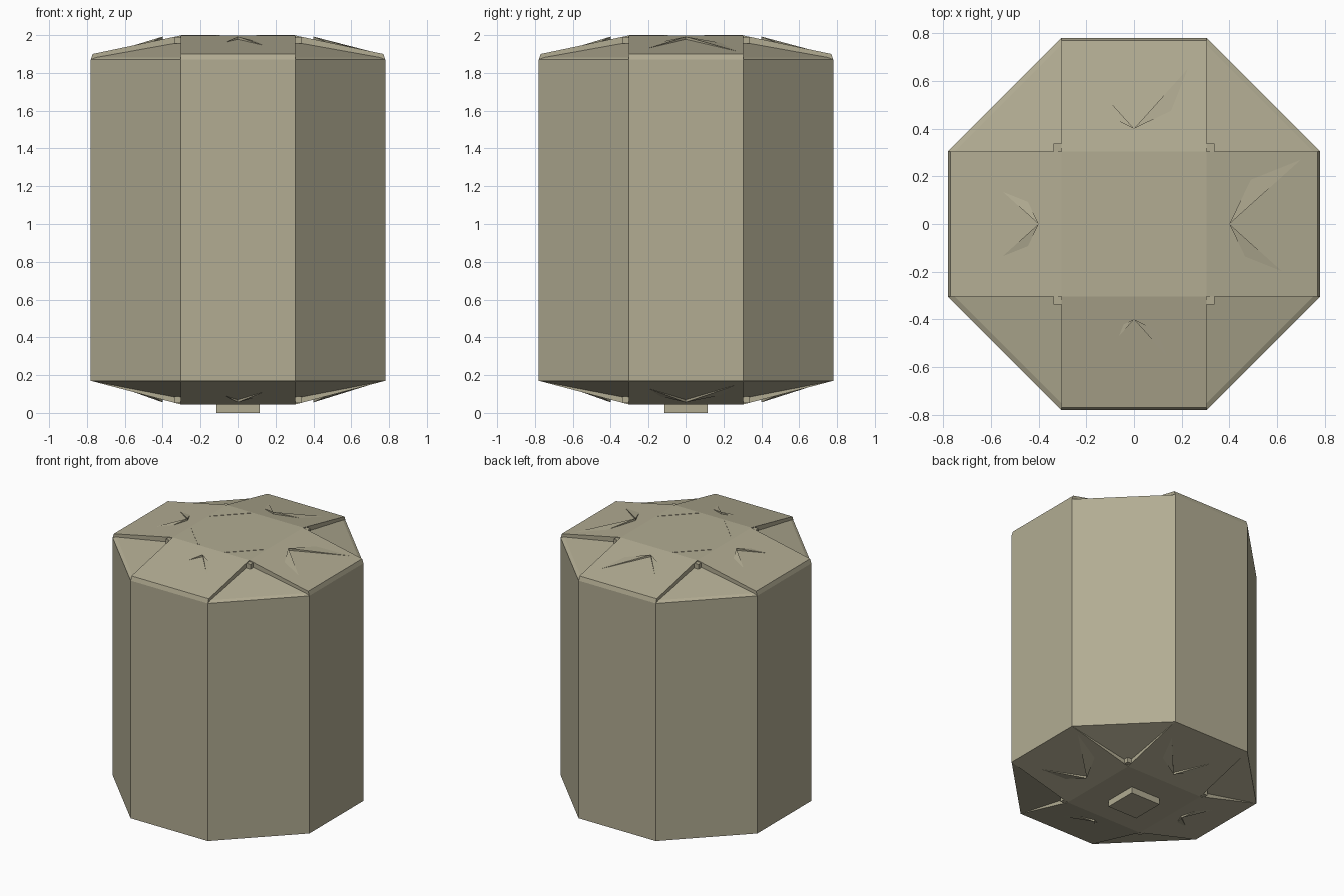
import bpy
import math
from mathutils import Vector, Matrix

if "Cube" in bpy.data.objects:
    bpy.data.objects.remove(bpy.data.objects["Cube"])

paint = bpy.data.materials.new("khaki grey")
paint.diffuse_color = (0.445, 0.413, 0.29, 1)
paint.use_nodes = True
paint.node_tree.nodes["Principled BSDF"].inputs["Base Color"].default_value = paint.diffuse_color

R, S = 0.78, 0.305          # octagon apothem, half side
Z0, Z1 = 0.17, 1.87         # wall bottom and top
MID = Vector((0, 0, 1))


def build(name, polys, centres=None):
    """Make a mesh from polygons, each wound to face away from its centre."""
    verts, faces = [], []
    for i, poly in enumerate(polys):
        pts = []
        for p in poly:
            p = Vector(p)
            if all((p - q).length > 1e-5 for q in pts):
                pts.append(p)
        if len(pts) < 3:
            continue
        n = Vector((0, 0, 0))
        for a, b in zip(pts, pts[1:] + pts[:1]):
            n += a.cross(b)
        c = centres[i] if centres else MID
        if n.dot(sum(pts, Vector()) / len(pts) - c) < 0:
            pts.reverse()
        faces.append(range(len(verts), len(verts) + len(pts)))
        verts += pts
    me = bpy.data.meshes.new(name)
    me.from_pydata([tuple(v) for v in verts], [], [list(f) for f in faces])
    me.materials.append(paint)
    ob = bpy.data.objects.new(name, me)
    bpy.context.collection.objects.link(ob)
    return ob


def turned(polys):
    """Repeat polygons in four quarter turns."""
    out = []
    for k in range(4):
        m = Matrix.Rotation(k * math.pi / 2, 3, 'Z')
        out += [[m @ Vector(p) for p in poly] for poly in polys]
    return out


def box(name, x, y, z, sx, sy, sz, rot=0):
    bpy.ops.mesh.primitive_cube_add(size=1, location=(x, y, z), rotation=(0, 0, rot))
    ob = bpy.context.object
    ob.name = name
    ob.scale = (sx, sy, sz)
    ob.data.materials.append(paint)


# eight-sided wall
build("wall", turned([
    [(R, -S, Z0), (R, S, Z0), (R, S, Z1), (R, -S, Z1)],
    [(R, S, Z0), (S, R, Z0), (S, R, Z1), (R, S, Z1)]]))


def end_cap(name, edge, flat, rim, rim_z, notch, lip, lip_z):
    """Four sloping flaps with recessed triangular corners between them."""
    def flap(s):
        return (S, s * S, flat), (rim, s * S, rim_z), (R, s * S, edge)
    (a, b, c), (a2, b2, c2) = flap(1), flap(-1)
    d, e, e2 = (S, S, notch), (lip, S, lip_z), (S, lip, lip_z)
    corner_c = (S, R, edge)
    polys = turned([
        [a, b, b2, a2], [b, c, c2, b2],                 # flap and its rim
        [a, b, c, e, d],                                # side of flap
        [a, (S, rim, rim_z), corner_c, e2, d],
        [d, e, e2], [c, corner_c, e2, e]])              # corner panel
    polys.append([(S, S, flat), (-S, S, flat), (-S, -S, flat), (S, -S, flat)])
    build(name, polys)
    # small blocks in the square's corners
    lo, hi = sorted((notch, flat))
    up = flat > 1
    z = (lo + hi) / 2
    for sx in (-1, 1):
        for sy in (-1, 1):
            box(name + "_corner_block", sx * (S + .016), sy * (S + .016),
                z - .008 if up else z + .008, .034, .034, .034)
    # shallow folded spikes on each flap
    slope = (rim_z - flat) / (rim - S)
    lift = .014 if up else -.014
    spikes = [(.30, -.22, 0), (.18, .25, 1), (.15, -.15, 2), (.15, -.07, 3)]
    polys, centres = [], []
    for left, right, k in spikes:
        m = Matrix.Rotation(k * math.pi / 2, 3, 'Z')
        reach = (left, right) if left * right < 0 else (left, -right)
        for t in reach:
            def on(x, y, h=0):
                return m @ Vector((x, y, flat + slope * (x - S) + h))
            tip = on(.40 + abs(t), t * .9)
            top = on(.40, 0, lift)
            foot = on(.40, 0)
            side = on(.40 + abs(t) * .3, t * .62)
            mid = (tip + top + foot + side) / 4
            polys += [[top, tip, foot], [top, tip, side], [top, side, foot]]
            centres += [mid] * 3
    build(name + "_spikes", polys, centres)


end_cap("lid", Z1, 1.998, .77, 1.9, 1.962, .75, 1.882)
end_cap("base", Z0, .045, R, Z0, .078, R, Z0)

# thin diagonal ridges across the lid square
for sx, sy in ((-1, 1), (-1, -1), (1, -1)):
    box("lid_ridge", sx * .2, sy * .2, 1.9975, .275, .012, .005,
        -sx * sy * math.pi / 4)

# square foot
box("foot", 0, 0, .0225, .235, .235, .045)
